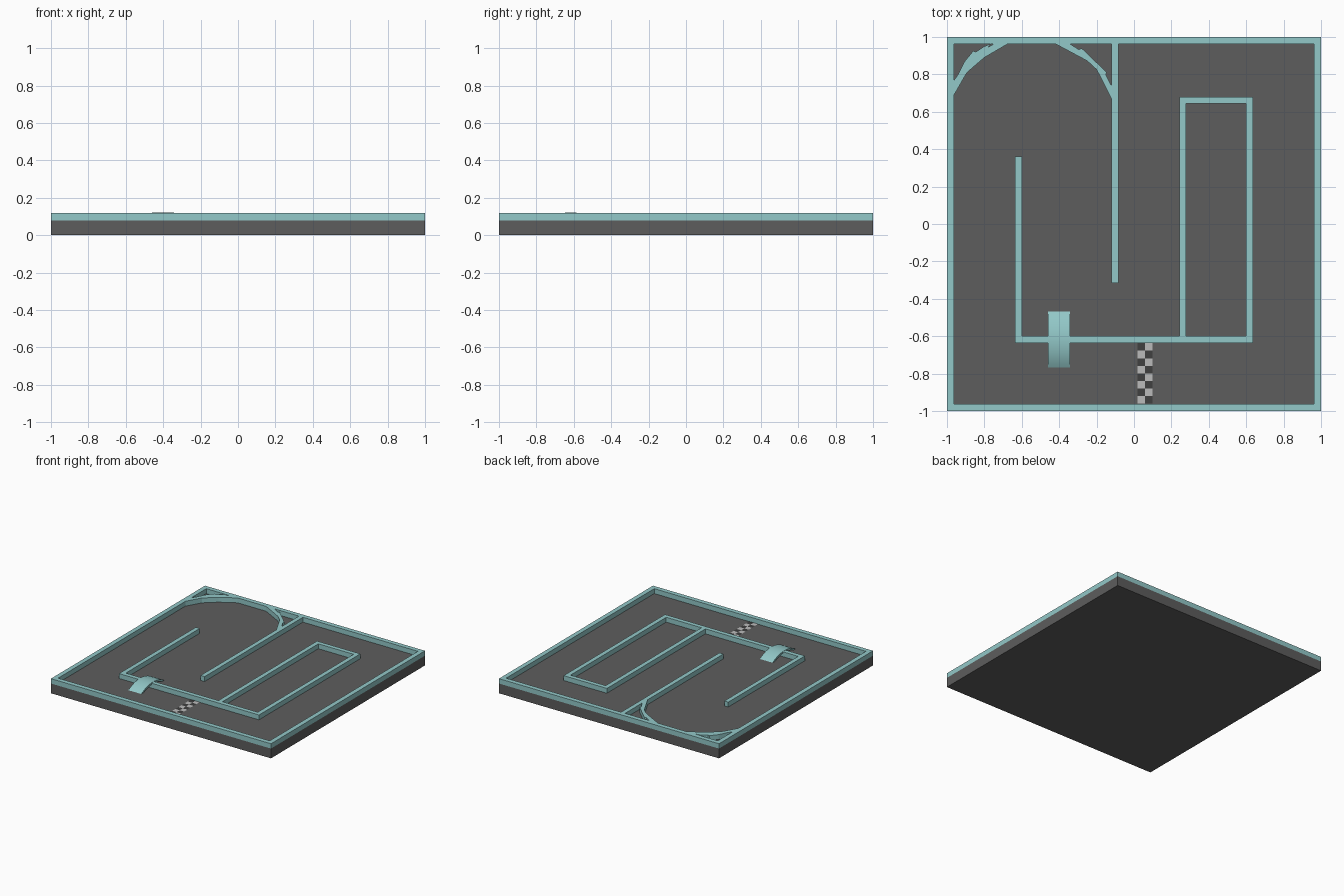
import bpy, bmesh, math
from mathutils import Vector

if "Cube" in bpy.data.objects:
    bpy.data.objects.remove(bpy.data.objects["Cube"])

FLOOR, TOP = 0.08, 0.12


def material(name, col):
    m = bpy.data.materials.new(name)
    m.diffuse_color = (*col, 1)
    m.use_nodes = True
    m.node_tree.nodes["Principled BSDF"].inputs["Base Color"].default_value = m.diffuse_color
    return m


TEAL = material("teal", (0.29, 0.58, 0.58))
ROAD = material("asphalt", (0.11, 0.11, 0.11))
DARK = material("dark_tile", (0.05, 0.05, 0.05))
LIGHT = material("light_tile", (0.5, 0.5, 0.5))


def finish(name, bm, *mats):
    bmesh.ops.recalc_face_normals(bm, faces=bm.faces)
    me = bpy.data.meshes.new(name)
    bm.to_mesh(me)
    bm.free()
    ob = bpy.data.objects.new(name, me)
    bpy.context.collection.objects.link(ob)
    for m in mats:
        me.materials.append(m)
    return ob


def extrude_up(bm, faces, h):
    r = bmesh.ops.extrude_face_region(bm, geom=faces)
    bmesh.ops.translate(bm, vec=(0, 0, h),
                        verts=[v for v in r["geom"] if isinstance(v, bmesh.types.BMVert)])


def prism(name, pts, z0, z1, mat):
    bm = bmesh.new()
    f = bm.faces.new([bm.verts.new((x, y, z0)) for x, y in pts])
    extrude_up(bm, [f], z1 - z0)
    return finish(name, bm, mat)


def wall(name, path, width=0.036, closed=False):
    """Mitred wall following a centre line."""
    p = [Vector(q) for q in path]
    n = len(p)
    bm = bmesh.new()
    rows = []
    for i in range(n):
        a = (p[i] - p[i - 1]).normalized() if i or closed else None
        b = (p[(i + 1) % n] - p[i]).normalized() if i < n - 1 or closed else None
        a, b = a or b, b or a
        na, nb = Vector((-a.y, a.x)), Vector((-b.y, b.x))
        off = (na + nb) / (1 + na.dot(nb)) * width / 2
        rows.append([bm.verts.new((*(p[i] + s * off), FLOOR)) for s in (1, -1)])
    faces = []
    for i in range(n if closed else n - 1):
        r, s = rows[i], rows[(i + 1) % n]
        faces.append(bm.faces.new((r[0], r[1], s[1], s[0])))
    extrude_up(bm, faces, TOP - FLOOR)
    return finish(name, bm, TEAL)


# Base slab
prism("base", [(-1, -1), (1, -1), (1, 1), (-1, 1)], 0, FLOOR, ROAD)

# Straight walls
c = 0.981
wall("border_wall", [(-c, -c), (c, -c), (c, c), (-c, c)], 0.038, True)
wall("inner_wall", [(-0.618, 0.36), (-0.618, -0.618), (0.618, -0.618),
                    (0.618, 0.662), (0.261, 0.662), (0.261, -0.6)])
wall("middle_wall", [(-0.1015, 0.962), (-0.1015, -0.315)])

# Faceted curve walls in the two upper corners, with stepped backs
prism("left_curve_wall", [(-0.965, 0.685), (-0.893, 0.81), (-0.80, 0.89), (-0.675, 0.963),
                          (-0.75, 0.963), (-0.83, 0.915), (-0.915, 0.835), (-0.965, 0.765)],
      FLOOR, TOP, TEAL)
prism("left_curve_step", [(-0.94, 0.80), (-0.90, 0.835), (-0.79, 0.93), (-0.765, 0.963),
                          (-0.80, 0.95), (-0.845, 0.92), (-0.86, 0.925), (-0.905, 0.87), (-0.91, 0.86)],
      FLOOR, TOP, TEAL)
prism("right_curve_wall", [(-0.42, 0.963), (-0.25, 0.872), (-0.20, 0.826), (-0.118, 0.665),
                           (-0.118, 0.735), (-0.165, 0.825), (-0.225, 0.888), (-0.342, 0.963)],
      FLOOR, TOP, TEAL)
prism("right_curve_step", [(-0.335, 0.945), (-0.22, 0.87), (-0.16, 0.785), (-0.145, 0.81),
                           (-0.28, 0.94), (-0.30, 0.93)], FLOOR, TOP, TEAL)

# Arched bridge over the inner wall
half, rise, thick, cy = 0.149, 0.042, 0.014, -0.617
R = (half ** 2 + rise ** 2) / (2 * rise)
ang = math.asin(half / R)
bm = bmesh.new()
N = 16
prof = []
for r, sgn in ((R, 1), (R - thick, -1)):
    for i in range(N + 1):
        a = sgn * ang * (2 * i / N - 1)
        z = FLOOR + rise - R + r * math.cos(a)
        prof.append((cy + r * math.sin(a), max(z, FLOOR - 0.01)))
rings = [[bm.verts.new((x, y, z)) for y, z in prof] for x in (-0.46, -0.342)]
M = len(prof)
for i in range(M):
    j = (i + 1) % M
    bm.faces.new((rings[0][i], rings[0][j], rings[1][j], rings[1][i]))
for ring in rings:
    for i in range(N):
        bm.faces.new((ring[i], ring[i + 1], ring[M - 2 - i], ring[M - 1 - i]))
bridge = finish("bridge", bm, TEAL)
bpy.context.view_layer.objects.active = bridge
bridge.select_set(True)
bpy.ops.object.shade_smooth_by_angle(angle=math.radians(30))

# Chequered start line
bm = bmesh.new()
for r in range(8):
    for k in range(2):
        x, y = 0.018 + 0.04 * k, -0.637 - 0.0405 * r
        f = bm.faces.new([bm.verts.new((x + dx, y - dy, FLOOR + 0.002))
                          for dx, dy in ((0, 0), (0, 0.0405), (0.04, 0.0405), (0.04, 0))])
        f.material_index = (r + k) % 2
finish("start_line", bm, DARK, LIGHT)
